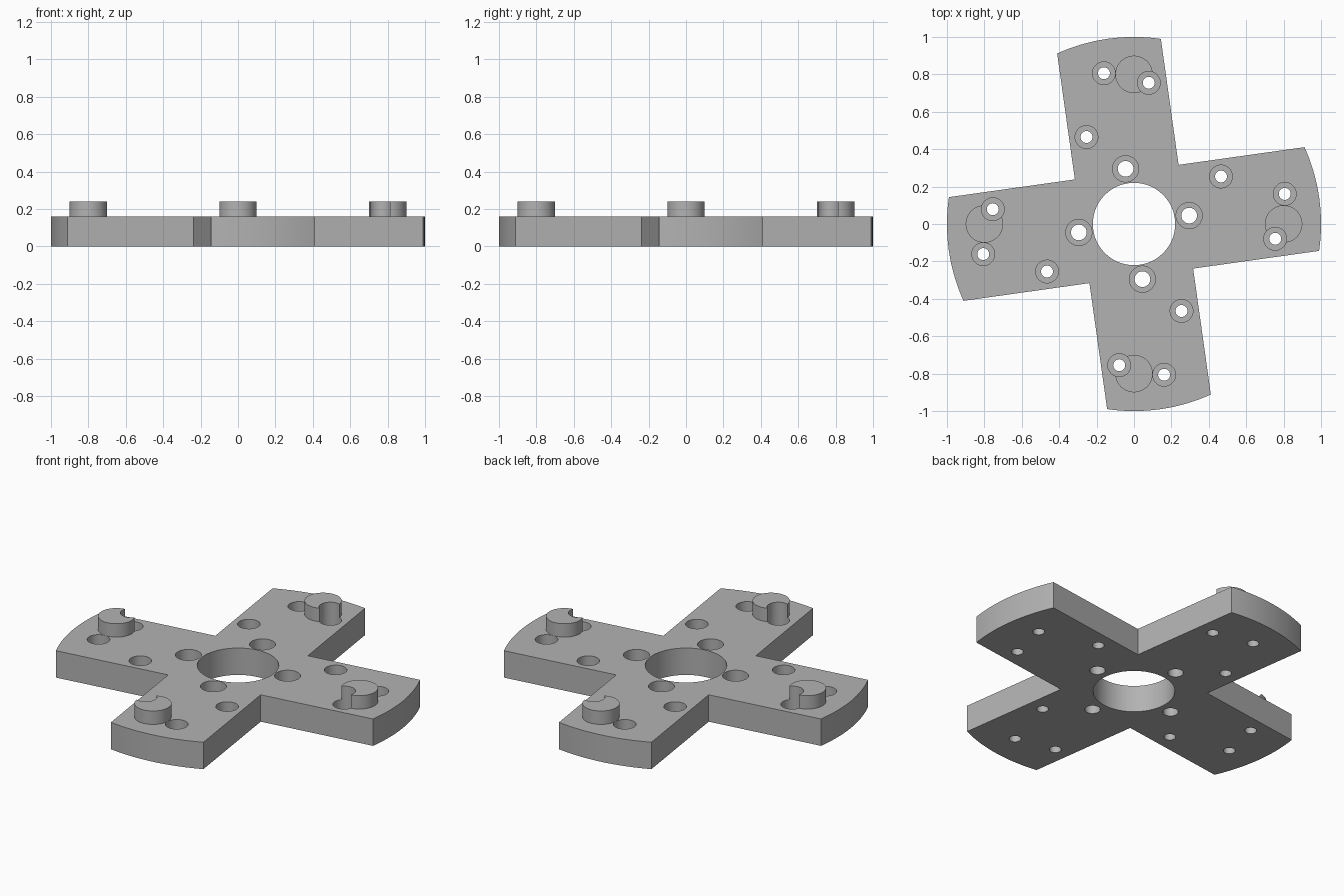
import bpy
import bmesh
from math import sin, cos, asin, radians
from mathutils import Matrix, Vector

if "Cube" in bpy.data.objects:
    bpy.data.objects.remove(bpy.data.objects["Cube"], do_unlink=True)

THICK, BOSS_TOP, BORE_FLOOR = 0.16, 0.24, 0.08
HALF_WIDTH, TWIST = 0.28, radians(8)

grey = bpy.data.materials.new("machined grey")
grey.use_nodes = True
colour = (0.45, 0.45, 0.45, 1)
grey.diffuse_color = colour
grey.node_tree.nodes["Principled BSDF"].inputs["Base Color"].default_value = colour


def finish(name, bm):
    bmesh.ops.recalc_face_normals(bm, faces=bm.faces)
    mesh = bpy.data.meshes.new(name)
    bm.to_mesh(mesh)
    bm.free()
    mesh.materials.append(grey)
    obj = bpy.data.objects.new(name, mesh)
    bpy.context.collection.objects.link(obj)
    return obj


def cylinder(name, x, y, radius, low, high, sides=48):
    bm = bmesh.new()
    bmesh.ops.create_cone(bm, cap_ends=True, segments=sides, radius1=radius,
                          radius2=radius, depth=high - low,
                          matrix=Matrix.Translation((x, y, (low + high) / 2)))
    return finish(name, bm)


def combine(target, tool, operation):
    mod = target.modifiers.new("combine", "BOOLEAN")
    mod.operation, mod.solver, mod.object = operation, "EXACT", tool
    bpy.context.view_layer.objects.active = target
    bpy.ops.object.modifier_apply(modifier=mod.name)
    bpy.data.objects.remove(tool, do_unlink=True)


# Cross plate: four twisted arms with rounded ends
bm = bmesh.new()
spread, steps = asin(HALF_WIDTH), 16
verts = []
for quarter in range(4):
    turn = TWIST + radians(90 * quarter)
    for i in range(steps + 1):
        a = turn - spread + 2 * spread * i / steps
        verts.append(bm.verts.new((cos(a), sin(a), 0)))
    corner = Matrix.Rotation(turn, 3, "Z") @ Vector((HALF_WIDTH, HALF_WIDTH, 0))
    verts.append(bm.verts.new(corner))
base = bm.faces.new(verts)
top = bmesh.ops.extrude_face_region(bm, geom=[base])["geom"]
bmesh.ops.translate(bm, vec=(0, 0, THICK),
                    verts=[v for v in top if isinstance(v, bmesh.types.BMVert)])
plate = finish("cross_plate", bm)

# Round bosses near the arm ends
for quarter in range(4):
    a = radians(90 * quarter)
    boss = cylinder("boss", 0.8 * cos(a), 0.8 * sin(a), 0.1, 0.1, BOSS_TOP)
    combine(plate, boss, "UNION")

# Centre bore
combine(plate, cylinder("centre_bore", 0, 0, 0.22, -0.1, 0.4, 96), "DIFFERENCE")

# Counterbored screw holes: x, y, head radius, shank radius
HOLES = [(0.295, 0.045, 0.07, 0.042), (0.465, 0.254, 0.061, 0.032),
         (0.806, 0.161, 0.061, 0.032), (0.755, -0.079, 0.061, 0.032)]
for quarter in range(4):
    turn = Matrix.Rotation(radians(90 * quarter), 3, "Z")
    for x, y, head, shank in HOLES:
        p = turn @ Vector((x, y, 0))
        combine(plate, cylinder("head_cut", p.x, p.y, head, BORE_FLOOR, 0.4), "DIFFERENCE")
        combine(plate, cylinder("shank_cut", p.x, p.y, shank, -0.1, 0.4), "DIFFERENCE")

bpy.ops.object.select_all(action="DESELECT")
plate.select_set(True)
bpy.context.view_layer.objects.active = plate
bpy.ops.object.shade_smooth_by_angle(angle=radians(25))
